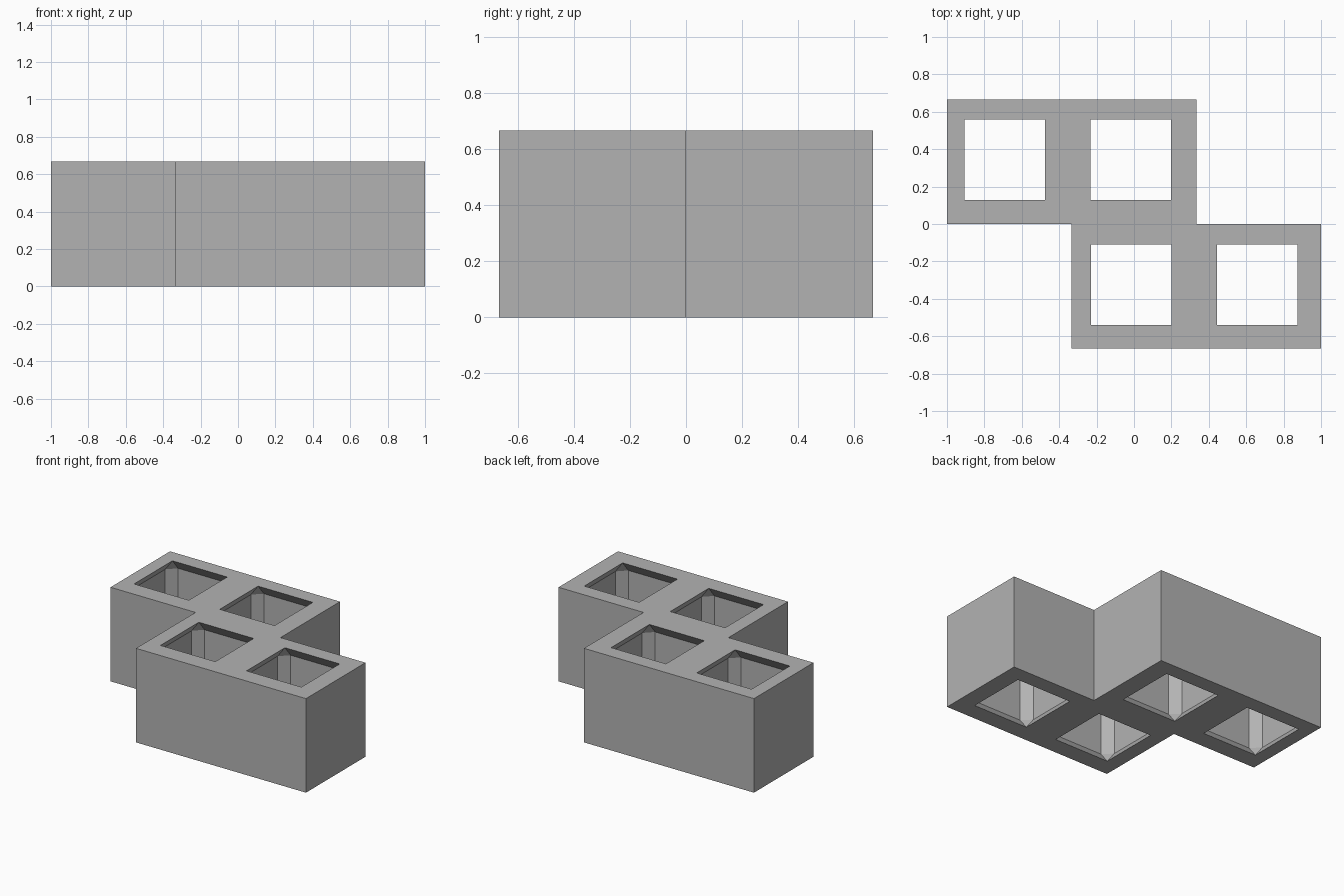
import bpy
import bmesh

cube = bpy.data.objects.get("Cube")
if cube:
    bpy.data.objects.remove(cube)

HEIGHT = 0.667
OPENING = 0.215       # half width of the square openings
FLARE = 0.05          # how far the cavity widens below the rim
RIM = 0.07            # height of the sloping rim
CORNER = 0.06         # chamfer of the cavity corners

concrete = bpy.data.materials.new("concrete grey")
concrete.use_nodes = True
grey = (0.45, 0.45, 0.45, 1)
concrete.diffuse_color = grey
concrete.node_tree.nodes["Principled BSDF"].inputs["Base Color"].default_value = grey


def ring(cx, cy, z, half, chamfer):
    """Points of a square, or of a square with chamfered corners."""
    points = set()
    for sx in (-1, 1):
        for sy in (-1, 1):
            points.add((cx + sx * (half - chamfer), cy + sy * half, z))
            points.add((cx + sx * half, cy + sy * (half - chamfer), z))
    return sorted(points)


def add_cavity(bm, cx, cy):
    """Through hole that widens inside; returns its open rim edges."""
    points = []
    for z, half, chamfer in ((0, OPENING, 0), (RIM, OPENING + FLARE, CORNER),
                             (HEIGHT - RIM, OPENING + FLARE, CORNER),
                             (HEIGHT, OPENING, 0)):
        points += ring(cx, cy, z, half, chamfer)
    verts = [bm.verts.new(p) for p in points]
    hull = bmesh.ops.convex_hull(bm, input=verts)["geom"]
    faces = [f for f in hull if isinstance(f, bmesh.types.BMFace)]
    caps = [f for f in faces if len({round(v.co.z, 4) for v in f.verts}) == 1]
    bmesh.ops.delete(bm, geom=caps, context='FACES')


bm = bmesh.new()

# Cavities, two in each half of the stepped block
for cx, cy in ((-0.69, 0.343), (-0.018, 0.343), (-0.015, -0.325), (0.66, -0.325)):
    add_cavity(bm, cx, cy)
bmesh.ops.dissolve_limit(bm, angle_limit=0.01, verts=bm.verts[:], edges=bm.edges[:])

# Outer walls
third, side = 1 / 3, 2 / 3
outline = [(-third, -side), (1, -side), (1, 0), (third, 0),
           (third, side), (-1, side), (-1, 0), (-third, 0)]
low = [bm.verts.new((x, y, 0)) for x, y in outline]
high = [bm.verts.new((x, y, HEIGHT)) for x, y in outline]
for i in range(len(outline)):
    j = (i + 1) % len(outline)
    bm.faces.new((low[i], low[j], high[j], high[i]))

# Top and bottom plates around the openings
for z in (0, HEIGHT):
    rim = [e for e in bm.edges if e.is_boundary
           and all(abs(v.co.z - z) < 0.001 for v in e.verts)]
    bmesh.ops.triangle_fill(bm, edges=rim, use_beauty=True)
bmesh.ops.recalc_face_normals(bm, faces=bm.faces[:])

mesh = bpy.data.meshes.new("hollow_block")
bm.to_mesh(mesh)
bm.free()
mesh.materials.append(concrete)
block = bpy.data.objects.new("hollow_block", mesh)
bpy.context.collection.objects.link(block)
